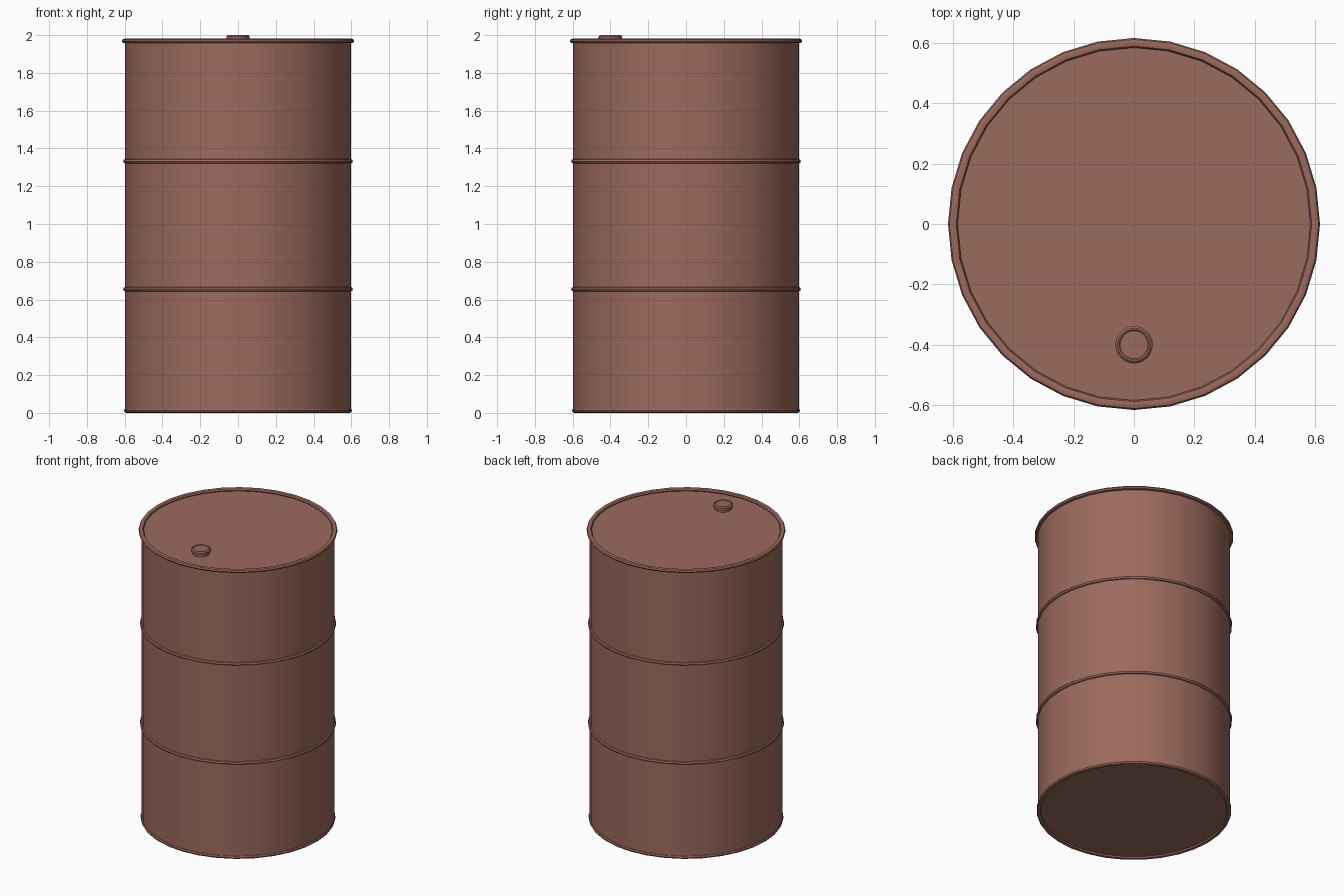
import bpy
import bmesh
import math

cube = bpy.data.objects.get("Cube")
if cube:
    bpy.data.objects.remove(cube, do_unlink=True)

SIDES = 32

paint = bpy.data.materials.new("rust_brown")
paint.use_nodes = True
colour = (0.33, 0.145, 0.11, 1)
paint.diffuse_color = colour
paint.node_tree.nodes["Principled BSDF"].inputs["Base Color"].default_value = colour


def lathe(name, profile, location=(0, 0, 0), sides=SIDES, closed=False):
    """Spin an (r, z) profile around z; points with r = 0 become poles."""
    bm = bmesh.new()
    verts = [bm.verts.new((r, 0, z)) for r, z in profile]
    pairs = list(zip(verts, verts[1:]))
    if closed:
        pairs.append((verts[-1], verts[0]))
    edges = [bm.edges.new(p) for p in pairs]
    bmesh.ops.spin(bm, geom=verts + edges, cent=(0, 0, 0), axis=(0, 0, 1),
                   angle=math.tau, steps=sides, use_merge=True)
    bmesh.ops.remove_doubles(bm, verts=bm.verts, dist=0.0001)
    bmesh.ops.recalc_face_normals(bm, faces=bm.faces)
    mesh = bpy.data.meshes.new(name)
    bm.to_mesh(mesh)
    bm.free()
    mesh.materials.append(paint)
    obj = bpy.data.objects.new(name, mesh)
    obj.location = location
    bpy.context.collection.objects.link(obj)
    bpy.ops.object.select_all(action="DESELECT")
    obj.select_set(True)
    bpy.context.view_layer.objects.active = obj
    bpy.ops.object.shade_smooth_by_angle(angle=math.radians(40))
    return obj


def hoop(name, radius, z, width, height):
    """Rounded ring of elliptical section."""
    section = [(radius + width * math.cos(math.tau * i / 8),
                z + height * math.sin(math.tau * i / 8)) for i in range(8)]
    return lathe(name, section, closed=True)


# Shell with slightly recessed lid and base
lathe("barrel_body", [(0, 0.012), (0.575, 0.012), (0.597, 0.012),
                      (0.597, 1.962), (0.58, 1.962), (0, 1.962)])

# Rolled rims and reinforcing hoops
hoop("top_rim", 0.6, 1.969, 0.016, 0.012)
hoop("upper_hoop", 0.594, 1.332, 0.014, 0.013)
hoop("lower_hoop", 0.594, 0.655, 0.014, 0.013)
hoop("bottom_rim", 0.59, 0.012, 0.014, 0.012)

# Filler plug near the front edge of the lid
lathe("filler_plug", [(0, 1.955), (0.053, 1.955), (0.053, 1.977), (0.062, 1.979),
                      (0.062, 1.993), (0.055, 2.0), (0.05, 2.0),
                      (0.046, 1.996), (0, 1.996)], (0, -0.4, 0), 24)
